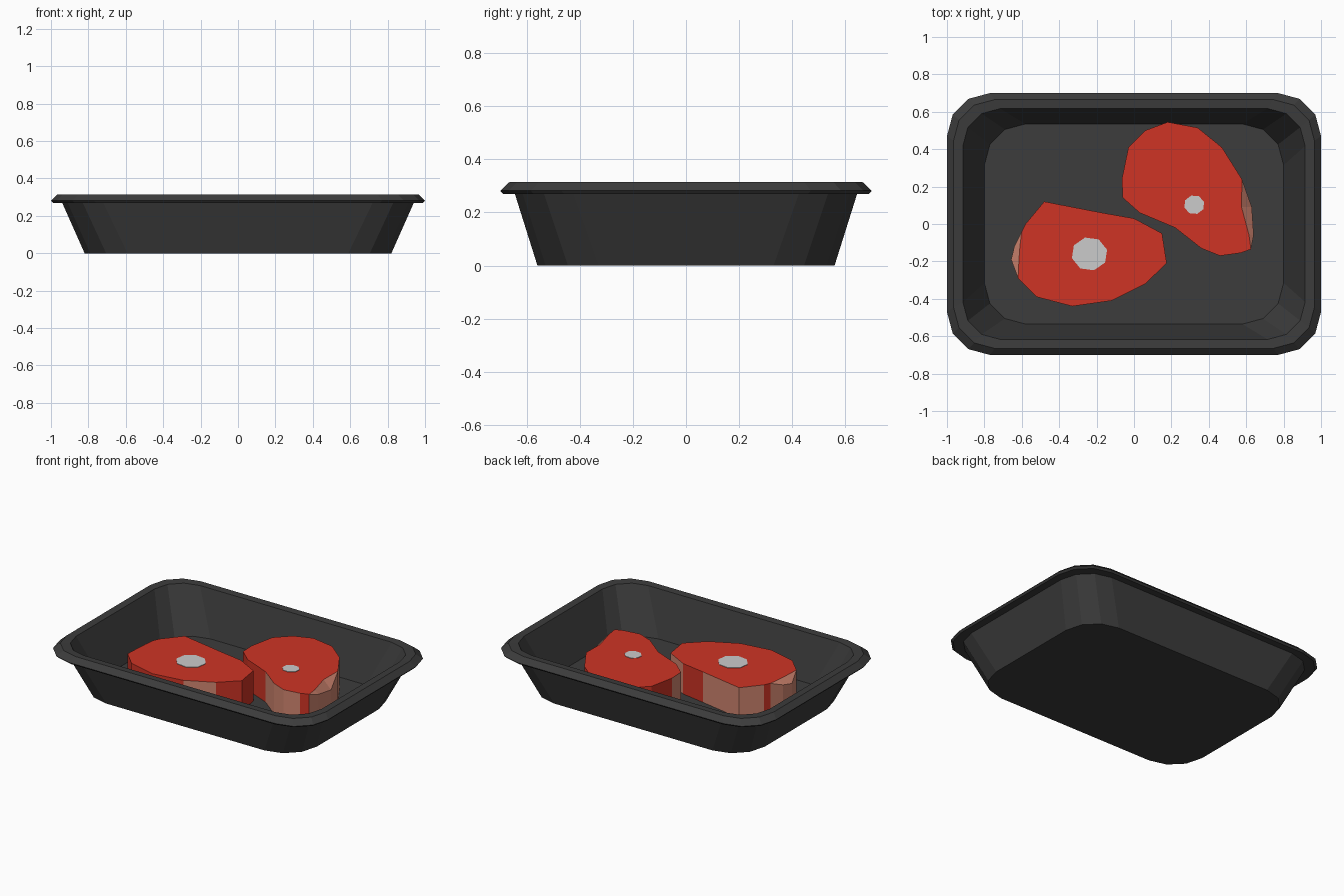
import bpy, bmesh, math

if "Cube" in bpy.data.objects:
    bpy.data.objects.remove(bpy.data.objects["Cube"])


def material(name, rgb):
    m = bpy.data.materials.new(name)
    m.diffuse_color = (*rgb, 1)
    m.use_nodes = True
    m.node_tree.nodes["Principled BSDF"].inputs["Base Color"].default_value = m.diffuse_color
    return m


TRAY = material("black plastic", (0.045, 0.045, 0.045))
MEAT = material("red meat", (0.62, 0.034, 0.018))
FAT = material("pink fat", (0.64, 0.24, 0.165))
BONE = material("pale bone", (0.60, 0.60, 0.60))


def finish(bm, name, mats):
    bmesh.ops.remove_doubles(bm, verts=bm.verts, dist=1e-5)
    bmesh.ops.recalc_face_normals(bm, faces=bm.faces)
    me = bpy.data.meshes.new(name)
    bm.to_mesh(me)
    bm.free()
    for m in mats:
        me.materials.append(m)
    ob = bpy.data.objects.new(name, me)
    bpy.context.collection.objects.link(ob)
    return ob


def rounded_ring(bm, hx, hy, r, z):
    """Rounded rectangle with three segments per corner."""
    ring = []
    for k, (sx, sy) in enumerate([(1, 1), (-1, 1), (-1, -1), (1, -1)]):
        for i in range(4):
            a = math.radians(90 * k + 30 * i)
            ring.append(bm.verts.new((sx * (hx - r) + r * math.cos(a),
                                      sy * (hy - r) + r * math.sin(a), z)))
    return ring


def bridge(bm, a, b):
    n = len(a)
    return [bm.faces.new((a[i], a[(i + 1) % n], b[(i + 1) % n], b[i])) for i in range(n)]


# Tray: outer wall, overhanging lip, inner wall and floor
FLOOR = 0.02
bm = bmesh.new()
profile = [(0.82, 0.56, 0.23, 0), (0.94, 0.645, 0.22, 0.27), (0.99, 0.69, 0.23, 0.27),
           (1.0, 0.70, 0.23, 0.282), (0.965, 0.665, 0.22, 0.315),
           (0.915, 0.617, 0.20, 0.312), (0.80, 0.535, 0.22, FLOOR)]
rings = [rounded_ring(bm, *p) for p in profile]
for a, b in zip(rings, rings[1:]):
    bridge(bm, a, b)
bm.faces.new(rings[0])
bm.faces.new(rings[-1])
finish(bm, "tray", [TRAY])


# Steaks: each outline point is (x, y, side colour of the next edge, trim width)
TOP = 0.225


def steak(name, outline, side):
    bm = bmesh.new()
    low = [bm.verts.new((x, y, FLOOR)) for x, y, c, t in outline]
    mid = [bm.verts.new((x, y, TOP - t)) for x, y, c, t in outline]
    top = [bm.verts.new((x + side * t, y, TOP)) for x, y, c, t in outline]
    for f, p in zip(bridge(bm, low, mid), outline):
        f.material_index = p[2]
    for f in bridge(bm, mid, top):          # sloped fat trim
        f.material_index = 1
    bm.faces.new(top)
    bm.faces.new(low)
    finish(bm, name, [MEAT, FAT])


steak("left_steak", [
    (-0.48, 0.12, 1, 0), (-0.58, 0.0, 0, 0), (-0.60, -0.04, 1, 0), (-0.64, -0.12, 1, 0.03),
    (-0.657, -0.19, 1, 0.042), (-0.62, -0.29, 0, 0), (-0.52, -0.39, 0, 0), (-0.33, -0.44, 0, 0),
    (-0.12, -0.41, 1, 0), (0.06, -0.32, 0, 0), (0.175, -0.21, 0, 0), (0.15, -0.05, 1, 0),
    (0.0, 0.03, 0, 0), (-0.17, 0.06, 1, 0)], 1)
steak("right_steak", [
    (0.18, 0.545, 0, 0), (0.06, 0.50, 0, 0), (-0.03, 0.41, 0, 0), (-0.065, 0.24, 1, 0),
    (-0.06, 0.14, 0, 0), (0.03, 0.06, 0, 0), (0.22, -0.02, 1, 0), (0.36, -0.13, 1, 0),
    (0.46, -0.17, 1, 0), (0.57, -0.155, 0, 0), (0.625, -0.135, 1, 0), (0.64, -0.06, 1, 0.025),
    (0.63, 0.09, 1, 0.055), (0.577, 0.24, 1, 0), (0.47, 0.41, 0, 0), (0.34, 0.515, 0, 0)], -1)


# Bones: thin octagonal plates on the steaks
def bone(name, x, y, r, turn):
    bm = bmesh.new()
    rings = [[bm.verts.new((x + r * math.cos(turn + i * math.pi / 4),
                            y + 0.93 * r * math.sin(turn + i * math.pi / 4), z))
              for i in range(8)] for z in (TOP - 0.003, TOP + 0.003)]
    bridge(bm, *rings)
    for ring in rings:
        bm.faces.new(ring)
    finish(bm, name, [BONE])


bone("left_bone", -0.238, -0.16, 0.097, 0.25)
bone("right_bone", 0.322, 0.103, 0.055, 0.3)
